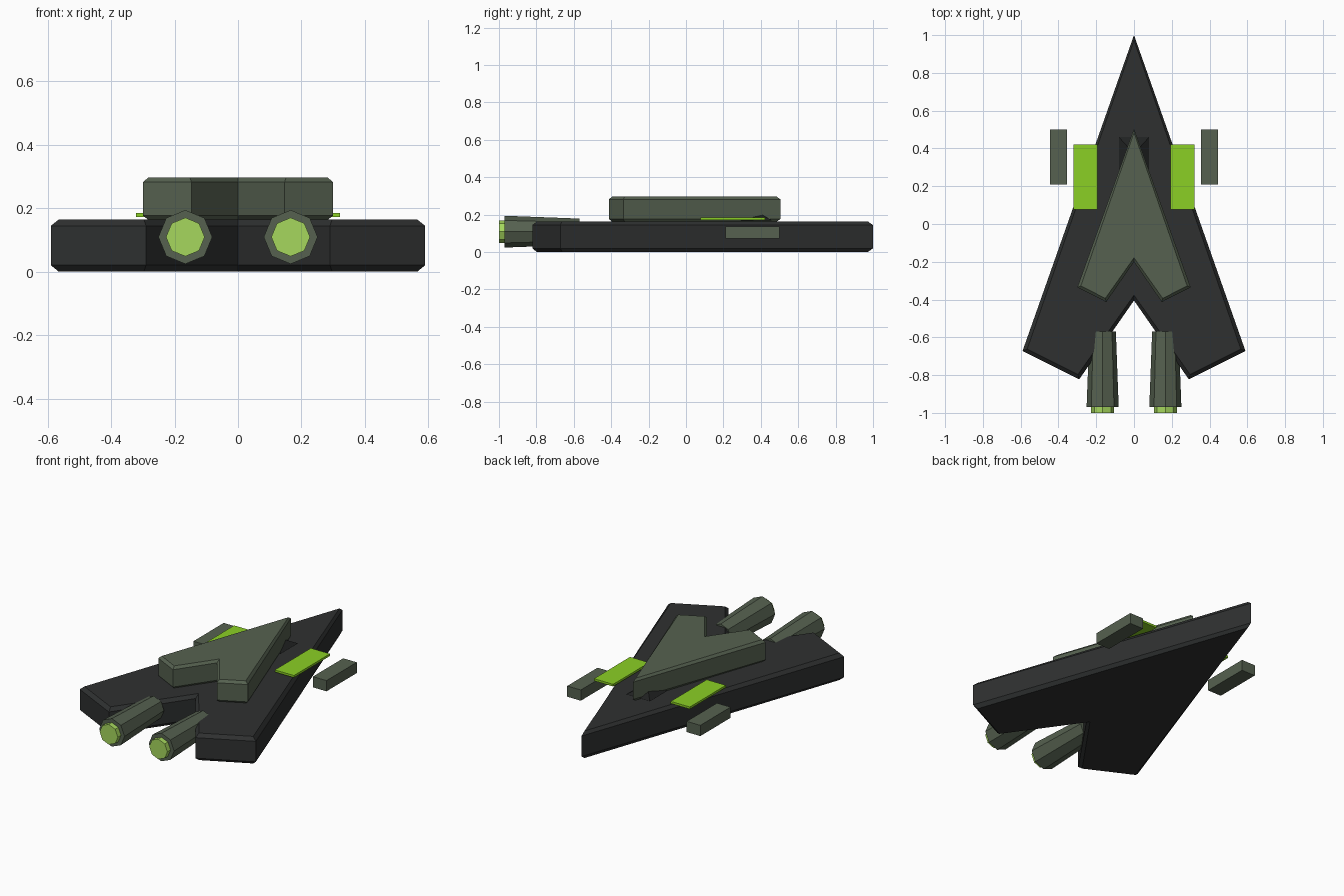
import bpy, bmesh
from math import sin, cos, pi
from mathutils import Vector

if "Cube" in bpy.data.objects:
    bpy.data.objects.remove(bpy.data.objects["Cube"])


def material(name, rgb):
    m = bpy.data.materials.new(name)
    m.diffuse_color = (*rgb, 1)
    m.use_nodes = True
    m.node_tree.nodes["Principled BSDF"].inputs["Base Color"].default_value = m.diffuse_color
    return m


DARK = material("dark_plating", (0.028, 0.030, 0.030))
BLACK = material("black_glass", (0.014, 0.015, 0.015))
OLIVE = material("olive_plating", (0.092, 0.120, 0.080))
LIME = material("lime", (0.26, 0.63, 0.018))
GLOW = material("glow", (0.38, 0.68, 0.11))


def loft(name, rings, mat):
    """Skin a stack of equal-sized rings and cap both ends."""
    bm = bmesh.new()
    rows = [[bm.verts.new(p) for p in ring] for ring in rings]
    n = len(rows[0])
    for a, b in zip(rows, rows[1:]):
        for i in range(n):
            j = (i + 1) % n
            bm.faces.new((a[i], a[j], b[j], b[i]))
    bm.faces.new(rows[0][::-1])
    bm.faces.new(rows[-1])
    bmesh.ops.recalc_face_normals(bm, faces=bm.faces)
    mesh = bpy.data.meshes.new(name)
    bm.to_mesh(mesh)
    bm.free()
    mesh.materials.append(mat)
    ob = bpy.data.objects.new(name, mesh)
    bpy.context.collection.objects.link(ob)
    return ob


def inset(pts, d):
    """Move a clockwise outline inwards, with the mitre limited at sharp corners."""
    out = []
    for i, p in enumerate(pts):
        a = (p - pts[i - 1]).normalized()
        b = (pts[(i + 1) % len(pts)] - p).normalized()
        n = Vector((a.y + b.y, -a.x - b.x)).normalized()
        mitre = 1 / n.dot(Vector((a.y, -a.x)))
        out.append(p + n * d * min(mitre, 2 ** 0.5))
    return out


def arrow_plate(name, half, z0, z1, bevel, mat):
    """Arrowhead slab with chamfered top and bottom rims."""
    pts = [Vector(p) for p in half]
    pts += [Vector((-x, y)) for x, y in half[-2:0:-1]]
    small = inset(pts, bevel)
    levels = [(small, z0), (pts, z0 + bevel), (pts, z1 - bevel), (small, z1)]
    return loft(name, [[(p.x, p.y, z) for p in ring] for ring, z in levels], mat)


def box(name, x0, x1, y0, y1, z0, z1, mat):
    base = [(x0, y0), (x1, y0), (x1, y1), (x0, y1)]
    return loft(name, [[(x, y, z) for x, y in base] for z in (z0, z1)], mat)


def octagon(x, y, z, r):
    return [(x + r * cos(i * pi / 4), y, z + r * sin(i * pi / 4)) for i in range(8)]


# Hull and raised upper deck
arrow_plate("hull", [(0, 1.0), (0.59, -0.672), (0.29, -0.822), (0, -0.405)],
            0.003, 0.167, 0.02, DARK)
arrow_plate("upper_deck", [(0, 0.505), (0.30, -0.335), (0.147, -0.413), (0, -0.2)],
            0.165, 0.30, 0.015, OLIVE)

# Low pyramid canopy tucked under the upper deck
bm = bmesh.new()
base = [bm.verts.new((x, y, 0.172)) for x, y in
        ((-0.08, 0.293), (0.08, 0.293), (0.08, 0.46), (-0.08, 0.46))]
apex = bm.verts.new((0, 0.372, 0.222))
bm.faces.new(base[::-1])
for i in range(4):
    bm.faces.new((base[i], base[(i + 1) % 4], apex))
mesh = bpy.data.meshes.new("canopy")
bm.to_mesh(mesh)
bm.free()
mesh.materials.append(BLACK)
bpy.context.collection.objects.link(bpy.data.objects.new("canopy", mesh))

for side, s in (("left", -1), ("right", 1)):
    # Lime wing panel and side pod
    box(side + "_wing_panel", s * 0.193, s * 0.321, 0.077, 0.422, 0.175, 0.188, LIME)
    box(side + "_pod", s * 0.355, s * 0.446, 0.21, 0.50, 0.075, 0.14, OLIVE)
    # Tapered engine and glowing exhaust
    x = s * 0.166
    loft(side + "_engine", [octagon(x, -0.97, 0.112, 0.085),
                            octagon(x, -0.57, 0.112, 0.070)], OLIVE)
    loft(side + "_exhaust", [octagon(x, -1.0, 0.112, 0.061),
                             octagon(x, -0.96, 0.112, 0.061)], GLOW)

# Rest the hull on the ground
for ob in bpy.context.collection.objects:
    ob.location.z -= 0.003
